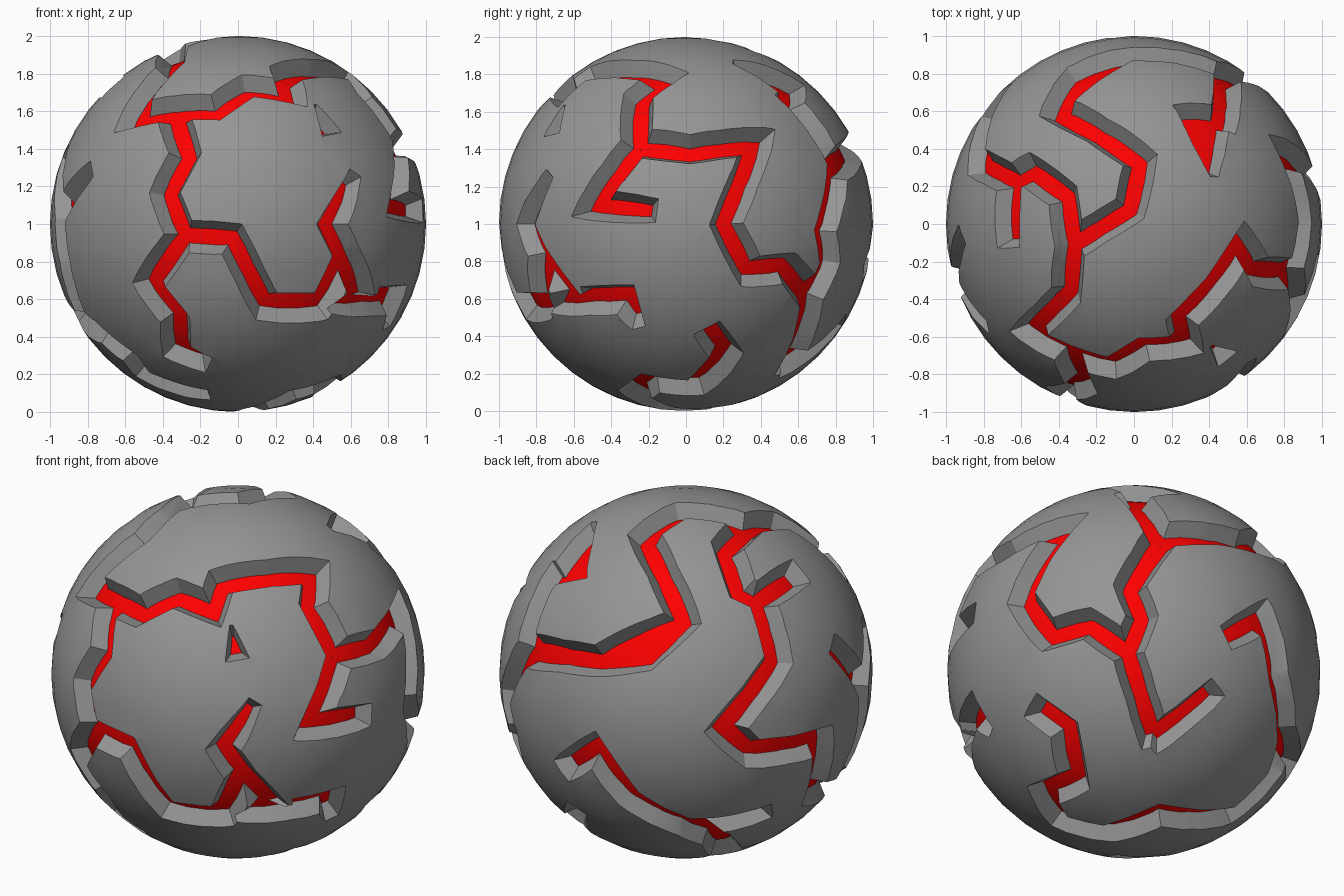
import bpy, bmesh
from math import sin, cos, radians, sqrt, ceil
from mathutils import Vector

if "Cube" in bpy.data.objects:
    bpy.data.objects.remove(bpy.data.objects["Cube"])

CORE = 0.915      # radius of the red core seen at the bottom of the cracks
HALF = 0.039      # half width of a crack at the core
SLOPE = 0.56      # widening of the walls per unit of height
CENTRE = Vector((0, 0, 1))


def view(azimuth, elevation):
    """Return a function placing a crack point as seen from one direction."""
    a, e = radians(azimuth), radians(elevation)
    d = Vector((sin(a), -cos(a), 0))
    right = Vector((cos(a), sin(a), 0))
    z = Vector((0, 0, 1))
    up, toward = z * cos(e) - d * sin(e), d * cos(e) + z * sin(e)

    def point(u, v, width=1.0):
        depth = sqrt(max(0, 0.92 ** 2 - u * u - v * v))
        return (right * u + up * v + toward * depth).normalized(), width
    return point


F, R, T = view(0, 0), view(90, 0), view(0, 90)
FR, BL, BR = view(35, 22), view(215, 25), view(140, -30)


def crack_cutter(points):
    """Sweep a wedge-shaped section along a path over the sphere."""
    path = [points[0]]
    for (p, wp), (q, wq) in zip(points, points[1:]):
        n = max(1, ceil(p.angle(q) / 0.35))
        for i in range(1, n + 1):
            path.append((p.slerp(q, i / n), wp + (wq - wp) * i / n))
    bm = bmesh.new()
    rings = []
    last = len(path) - 1
    for i, (p, w) in enumerate(path):
        before = path[i - 1][0] if i > 0 else None
        after = path[i + 1][0] if i < last else None
        sides = []
        if before:
            sides.append(p.cross(p - before).normalized())
        if after:
            sides.append(p.cross(after - p).normalized())
        side = sum(sides, Vector())
        side.normalize()
        mitre = min(2.0, 1 / max(0.1, side.dot(sides[0])))
        along = Vector()
        if not before:
            along = -(after - p).normalized()
        elif not after:
            along = (p - before).normalized()
        ring = []
        for radius, sign in ((0.9, -1), (0.9, 1), (1.04, 1), (1.04, -1)):
            flare = (radius - CORE) * SLOPE
            half = (HALF * w + flare * min(1, w)) * mitre
            half = max(half, 0.004)
            ring.append(bm.verts.new(p * radius + side * sign * half + along * flare + CENTRE))
        rings.append(ring)
    for a, b in zip(rings, rings[1:]):
        for k in range(4):
            m = (k + 1) % 4
            bm.faces.new((a[k], a[m], b[m], b[k]))
    bm.faces.new(rings[0])
    bm.faces.new(rings[-1])
    bmesh.ops.recalc_face_normals(bm, faces=bm.faces)
    mesh = bpy.data.meshes.new("crack_cutter")
    bm.to_mesh(mesh)
    bm.free()
    ob = bpy.data.objects.new("crack_cutter", mesh)
    bpy.context.collection.objects.link(ob)
    ob.hide_render = True
    return ob


# Junctions shared by several cracks
crown = T(-.315, -.11)
back_right = BR(.14, .68, 1.3)
right_top = R(-.245, .40)
right_low = BR(-.03, .10)
front_top = F(-.33, .57)
front_mid = F(-.28, -.06)
front_right = F(.535, -.15)
left_top = T(-.61, .22)
left_low = BL(.68, -.345)
left_mid = F(-.875, .05)
left_foot = F(-.69, -.53)
back_low = BL(0, -.77)

cracks = []
# Crown to back
cracks.append([crown, T(-.02, .075), T(.03, .315), T(-.38, .57), BL(-.22, .12, 2.3),
               BL(-.45, .055), BL(-.62, .08, 1.1), back_right])
# Broad wedge at the top back
cracks.append([back_right, T(.46, .70), T(.44, .50)])
cracks.append([T(.335, .56, 3.2), T(.39, .27, .3)])
# Upper front band, crossing to the right side
cracks.append([crown, T(-.335, -.35), T(-.52, -.54), front_top, F(-.11, .575), F(.05, .68),
               F(.26, .65), FR(-.085, .49), FR(.385, .53), R(-.235, .636), right_top])
cracks.append([right_top, R(-.46, .10), R(-.18, .07, .8)])
# Right side to the back
cracks.append([right_top, R(.02, .37), R(.35, .405), R(.2, 0), R(.32, -.235),
               R(.51, -.22), right_low])
cracks.append([back_right, BR(-.02, .43), BR(.04, .28), right_low, BR(.1, -.33)])
cracks.append([BR(.1, -.33), BR(.39, -.10, .8)])
# Front centre
cracks.append([front_top, F(-.26, .35), F(-.36, .155), front_mid, F(-.44, -.30),
               F(-.31, -.47), F(-.30, -.63), F(-.18, -.68, .8)])
cracks.append([front_mid, F(-.03, -.075), F(.14, -.405), F(.41, -.405), front_right,
               F(.465, 0), F(.565, .22, .5)])
cracks.append([front_right, F(.61, -.36), R(-.62, -.40), R(-.50, -.38), R(-.30, -.375),
               R(-.25, -.48, .5)])
# Small chip at the front right
cracks.append([FR(-.027, .24, .1), FR(-.01, .145, .8)])
# Left side
cracks.append([crown, T(-.35, .14), T(-.53, .27), left_top, BL(.46, .06), BL(.2, -.29, 1.2),
               BL(.33, -.405), left_low, BL(.635, -.605), left_foot, F(-.53, -.66),
               F(-.47, -.74), F(-.30, -.81), F(-.18, -.835, .8)])
cracks.append([left_top, T(-.62, -.08)])
cracks.append([BL(.743, .12, .8), left_mid, F(-.74, .25, .7)])
cracks.append([left_mid, F(-.85, -.20), F(-.765, -.46), left_foot])
# Lower back
cracks.append([BL(.39, -.70, .8), back_low, BL(-.28, -.63), BL(-.46, -.39), BL(-.60, -.48, .9)])
# Underside, up to the right side
cracks.append([back_low, BR(.70, -.50), BR(.49, -.71), BR(.13, -.71), BR(-.13, -.80),
               BR(-.37, -.74), BR(-.45, -.61), R(.05, -.81), R(.2, -.65), R(.12, -.54)])


def sphere(name, radius, colour):
    bpy.ops.mesh.primitive_uv_sphere_add(segments=48, ring_count=24, radius=radius,
                                         location=CENTRE)
    ob = bpy.context.object
    ob.name = name
    bpy.ops.object.shade_smooth()
    mat = bpy.data.materials.new(name + "_colour")
    mat.diffuse_color = (*colour, 1)
    mat.use_nodes = True
    mat.node_tree.nodes["Principled BSDF"].inputs["Base Color"].default_value = mat.diffuse_color
    ob.data.materials.append(mat)
    return ob


# Red core
sphere("core", CORE, (1, 0, 0))

# Dark grey shell with the cracks carved out
shell = sphere("shell", 1.0, (0.3, 0.3, 0.3))
for pts in cracks:
    cutter = crack_cutter(pts)
    cutter.data.materials.append(shell.data.materials[0])
    mod = shell.modifiers.new("crack", 'BOOLEAN')
    mod.operation = 'DIFFERENCE'
    mod.solver = 'EXACT'
    mod.use_self = True
    mod.object = cutter
    bpy.context.view_layer.objects.active = shell
    bpy.ops.object.modifier_apply(modifier=mod.name)
    bpy.data.objects.remove(cutter, do_unlink=True)

bpy.ops.object.select_all(action='DESELECT')
shell.select_set(True)
bpy.context.view_layer.objects.active = shell
bpy.ops.object.shade_smooth_by_angle(angle=radians(25))
